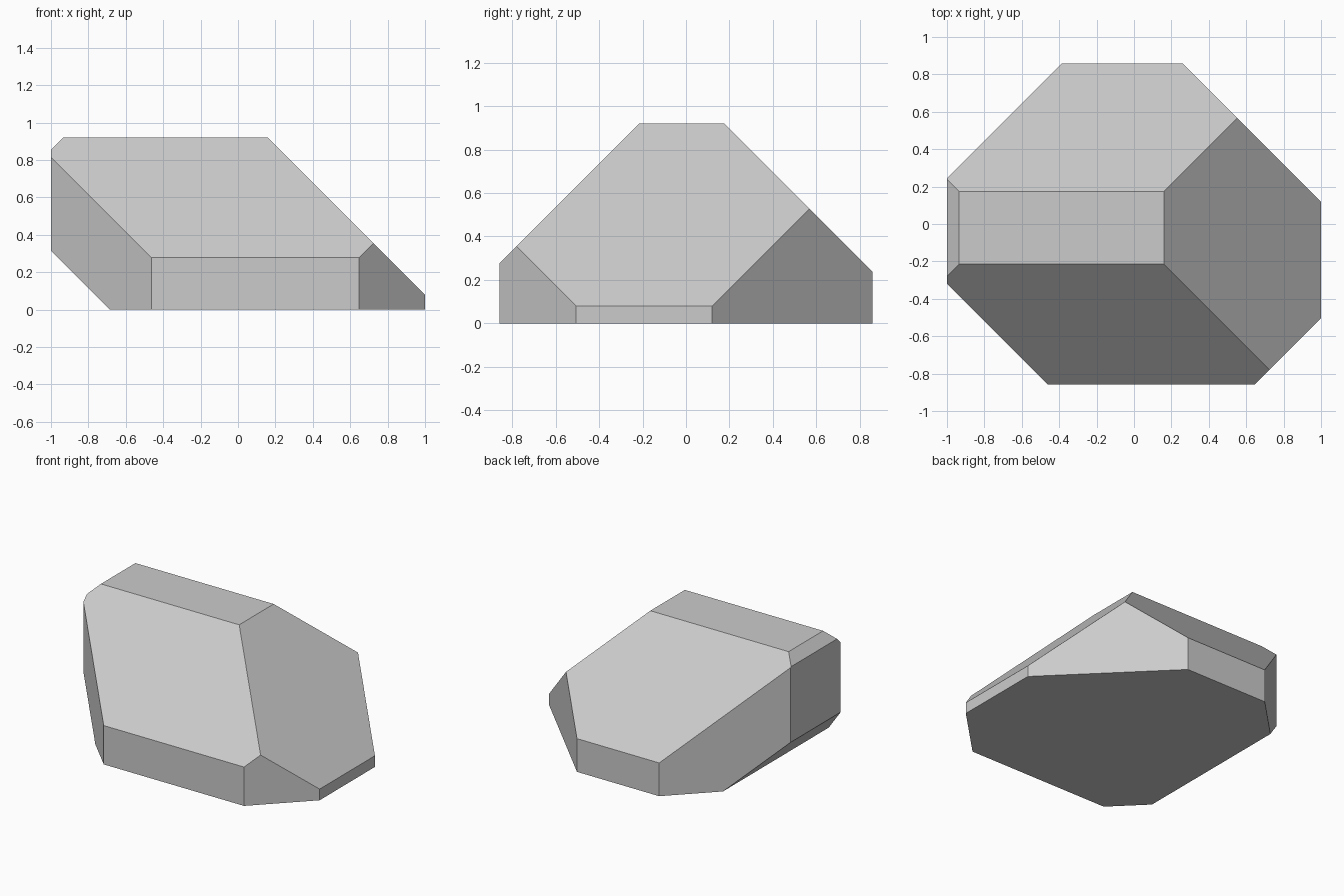
import bpy, bmesh
from mathutils import Vector

if "Cube" in bpy.data.objects:
    bpy.data.objects.remove(bpy.data.objects["Cube"])

# Block bounds
LOW, HIGH = Vector((-1, -0.857, 0)), Vector((1, 0.857, 0.92))

# 45-degree chamfers: outward direction and its limit (dot product with the point)
CHAMFERS = [
    ((1, 1, 0), 1.12), ((-1, 1, 0), 1.245),       # back corners
    ((-1, -1, 0), 1.32), ((1, -1, 0), 1.505),     # front corners
    ((1, 0, 1), 1.08), ((-1, 0, 1), 1.855),       # right and left slopes
    ((0, 1, 1), 1.095), ((0, -1, 1), 1.135),      # back and front slopes
    ((-1, 0, -1), 0.685),                         # undercut on the left
]


def chamfer(bm, normal, limit):
    """Slice off everything beyond the plane and cap the cut."""
    n = Vector(normal)
    cut = bmesh.ops.bisect_plane(
        bm, geom=bm.verts[:] + bm.edges[:] + bm.faces[:], dist=1e-5,
        plane_co=n * limit / n.length_squared, plane_no=n, clear_outer=True)
    edges = [e for e in cut["geom_cut"]
             if isinstance(e, bmesh.types.BMEdge) and e.is_boundary]
    bmesh.ops.contextual_create(bm, geom=edges)


# Faceted stone: a box cut down by chamfer planes
bm = bmesh.new()
bmesh.ops.create_cube(bm, size=1)
for v in bm.verts:
    v.co = Vector([HIGH[i] if v.co[i] > 0 else LOW[i] for i in range(3)])
for normal, limit in CHAMFERS:
    chamfer(bm, normal, limit)
bmesh.ops.recalc_face_normals(bm, faces=bm.faces[:])

mesh = bpy.data.meshes.new("faceted_stone")
bm.to_mesh(mesh)
bm.free()
stone = bpy.data.objects.new("faceted_stone", mesh)
bpy.context.collection.objects.link(stone)
